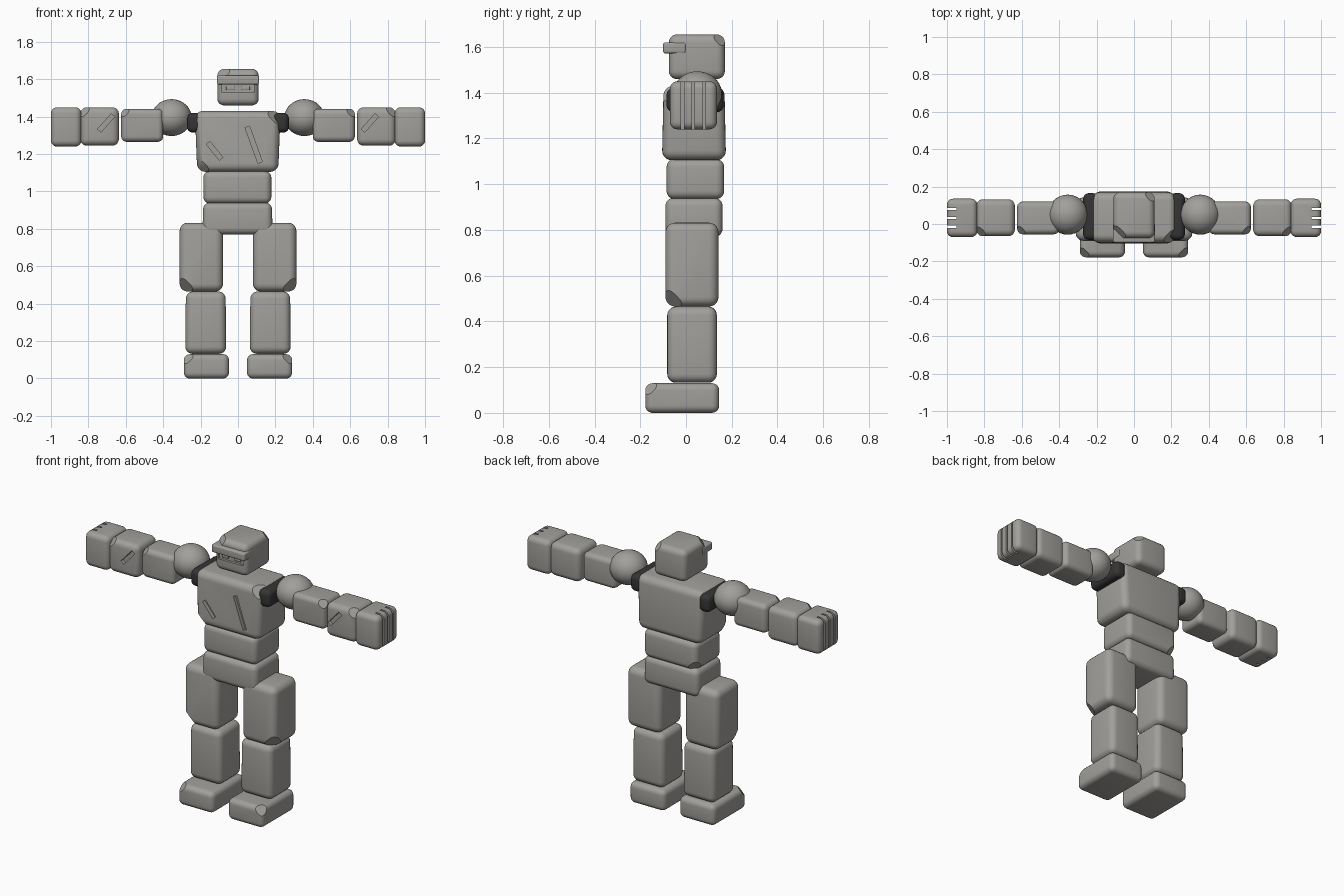
import bpy
import bmesh
import math
from mathutils import Vector

default = bpy.data.objects.get("Cube")
if default:
    bpy.data.objects.remove(default, do_unlink=True)


def material(name, colour):
    mat = bpy.data.materials.new(name)
    mat.use_nodes = True
    rgba = (*colour, 1)
    mat.diffuse_color = rgba
    mat.node_tree.nodes["Principled BSDF"].inputs["Base Color"].default_value = rgba
    return mat


STONE = material("stone grey", (0.36, 0.35, 0.33))
DARK = material("dark socket", (0.035, 0.035, 0.035))


def finish(name, bm, mat):
    bmesh.ops.recalc_face_normals(bm, faces=bm.faces)
    mesh = bpy.data.meshes.new(name)
    bm.to_mesh(mesh)
    bm.free()
    mesh.materials.append(mat)
    obj = bpy.data.objects.new(name, mesh)
    bpy.context.collection.objects.link(obj)
    smooth(obj)
    return obj


def smooth(obj):
    bpy.ops.object.select_all(action="DESELECT")
    obj.select_set(True)
    bpy.context.view_layer.objects.active = obj
    bpy.ops.object.shade_smooth_by_angle(angle=math.radians(35))


def block(name, xs, ys, zs, r=0.035, taper=(1, 1), chips=(), mat=STONE):
    """Rounded block between limits; taper scales the top, chips slice off corners."""
    low = Vector((min(xs), ys[0], zs[0]))
    high = Vector((max(xs), ys[1], zs[1]))
    centre, half = (low + high) / 2, (high - low) / 2
    bm = bmesh.new()
    bmesh.ops.create_cube(bm, size=2)
    for v in bm.verts:
        if v.co.z > 0:
            v.co.x *= taper[0]
            v.co.y *= taper[1]
        v.co = centre + v.co * half
    if r:
        bmesh.ops.bevel(bm, geom=bm.edges[:], offset=r, segments=5,
                        profile=0.5, affect="EDGES")
    for *sign, depth in chips:
        normal = Vector(sign).normalized()
        corner = centre + Vector(sign) * half
        cut = bmesh.ops.bisect_plane(
            bm, geom=bm.verts[:] + bm.edges[:] + bm.faces[:],
            plane_co=corner - normal * depth, plane_no=normal, clear_outer=True)
        rim = [e for e in cut["geom_cut"] if isinstance(e, bmesh.types.BMEdge)]
        bmesh.ops.holes_fill(bm, edges=rim)
    return finish(name, bm, mat)


def carve(obj, cutter):
    """Subtract a cutter from a part and discard it."""
    mod = obj.modifiers.new("carve", "BOOLEAN")
    mod.operation = "DIFFERENCE"
    mod.solver = "EXACT"
    mod.object = cutter
    cutter.hide_render = True
    bpy.ops.object.select_all(action="DESELECT")
    bpy.context.view_layer.objects.active = obj
    obj.select_set(True)
    bpy.ops.object.modifier_apply(modifier=mod.name)
    bpy.data.objects.remove(cutter, do_unlink=True)
    smooth(obj)


def scratch(obj, start, end, front, width=0.025, depth=0.02):
    """Diagonal groove in the front face, from (x, z) to (x, z)."""
    dx, dz = end[0] - start[0], end[1] - start[1]
    length = math.hypot(dx, dz) / 2
    cutter = block("groove_cutter", (-length, length), (-depth, depth),
                   (-width / 2, width / 2), r=0)
    cutter.location = ((start[0] + end[0]) / 2, front, (start[1] + end[1]) / 2)
    cutter.rotation_euler.y = -math.atan2(dz, dx)
    bpy.context.view_layer.update()
    carve(obj, cutter)


# Torso
block("pelvis", (-0.19, 0.185), (-0.09, 0.16), (0.77, 0.94), taper=(0.98, 1))
block("waist", (-0.185, 0.178), (-0.085, 0.167), (0.935, 1.11),
      chips=[(-1, 1, -1, 0.045)])
chest = block("chest", (-0.218, 0.215), (-0.105, 0.175), (1.105, 1.43), r=0.042,
              taper=(1.06, 0.95), chips=[(-1, -1, -1, 0.05), (1, -1, 1, 0.05)])
scratch(chest, (0.05, 1.345), (0.118, 1.155), -0.1)
scratch(chest, (-0.16, 1.26), (-0.09, 1.175), -0.1)

# Head with brow and sunken eye slot
head = block("head", (-0.11, 0.11), (-0.075, 0.17), (1.46, 1.655), r=0.035,
             chips=[(-1, -1, 1, 0.05), (1, 1, 1, 0.04)])
carve(head, block("eye_slot_cutter", (-0.085, 0.085), (-0.12, -0.06),
                  (1.53, 1.58), r=0))
block("brow", (-0.113, 0.113), (-0.1, 0), (1.572, 1.62), r=0.01)

for side, s in (("left", 1), ("right", -1)):
    # Eye
    block(side + "_eye", (s * 0.018, s * 0.064), (-0.068, -0.059),
          (1.542, 1.562), r=0.004)

    # Shoulder socket and ball
    block(side + "_shoulder_socket", (s * 0.19, s * 0.272), (-0.085, 0.165),
          (1.315, 1.42), r=0.03, mat=DARK)
    ball = bmesh.new()
    bmesh.ops.create_uvsphere(ball, u_segments=32, v_segments=20, radius=0.107)
    for v in ball.verts:
        v.co.z *= 0.92
        v.co += Vector((s * 0.355, 0.05, 1.395))
    finish(side + "_shoulder", ball, STONE)

    # Arm
    block(side + "_upper_arm", (s * 0.4, s * 0.625), (-0.055, 0.12),
          (1.265, 1.442), r=0.03, chips=[(s, -1, 1, 0.035)])
    forearm = block(side + "_forearm", (s * 0.637, s * 0.843), (-0.065, 0.132),
                    (1.245, 1.45), chips=[(s, -1, 1, 0.04)])
    middle = s * 0.705
    scratch(forearm, (middle - 0.037, 1.325), (middle + 0.037, 1.408), -0.063)

    # Fist with slots between the fingers
    hand = block(side + "_hand", (s * 0.838, s * 1.0), (-0.07, 0.135),
                 (1.24, 1.45), r=0.032)
    for y in (-0.015, 0.032, 0.08):
        carve(hand, block("finger_slot_cutter", (s * 0.95, s * 1.1),
                          (y - 0.006, y + 0.006), (1.2, 1.5), r=0))

    # Leg and foot
    block(side + "_thigh", (s * 0.08, s * 0.312), (-0.09, 0.142), (0.465, 0.832),
          r=0.042, chips=[(s, -1, -1, 0.055)])
    block(side + "_shin", (s * 0.063, s * 0.282), (-0.082, 0.135), (0.132, 0.465),
          r=0.038, taper=(0.97, 1))
    block(side + "_foot", (s * 0.048, s * 0.29), (-0.178, 0.145), (0, 0.13),
          r=0.032, chips=[(s, -1, 1, 0.04)])
